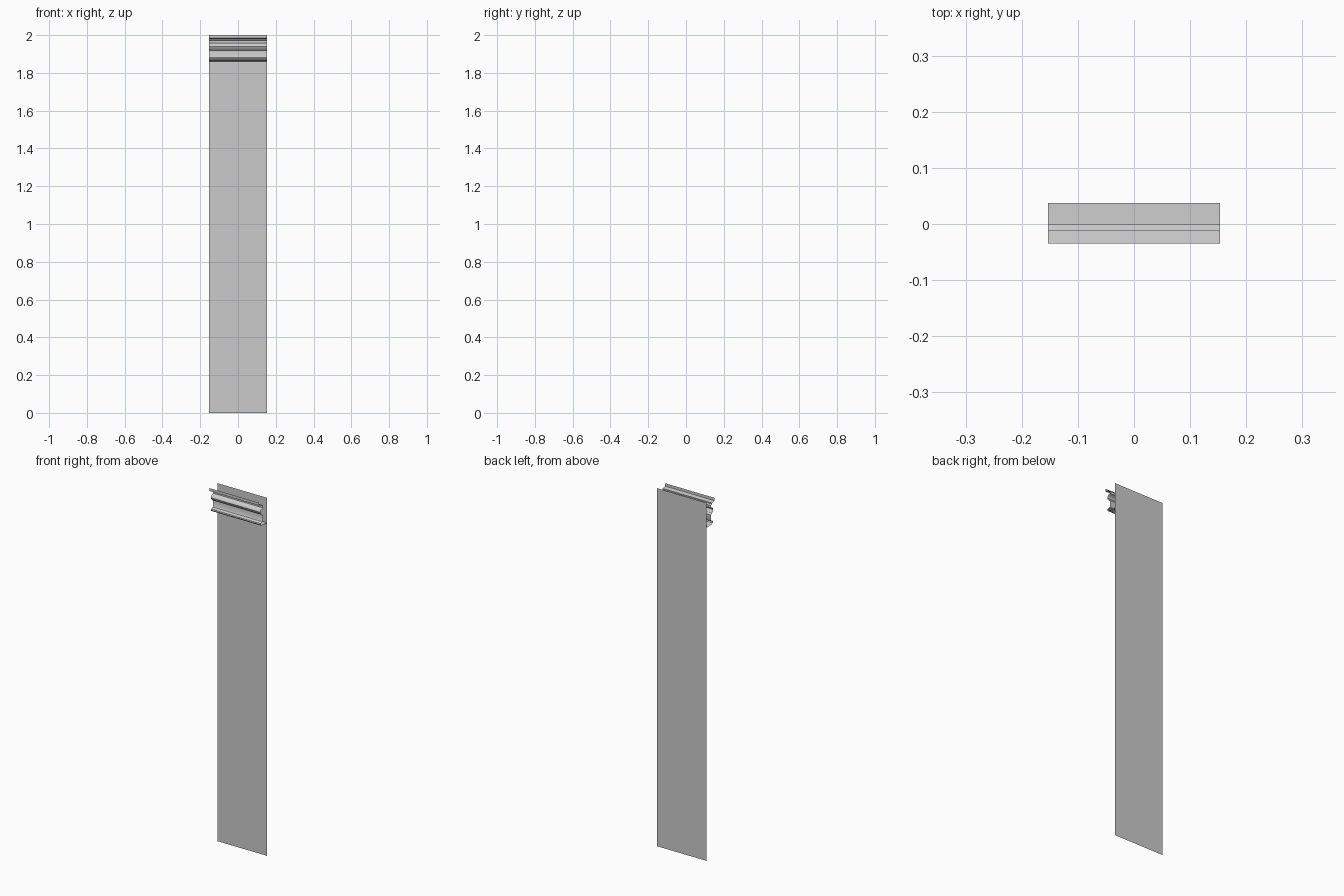
import bpy, bmesh

if "Cube" in bpy.data.objects:
    bpy.data.objects.remove(bpy.data.objects["Cube"])

HALF = 0.153      # half width of the strip
WALL_Y = 0.037    # plane of the back panel


def extrude_profile(name, profile, smooth=False):
    """Sweep an open (y, z) profile along x into a thin sheet."""
    bm = bmesh.new()
    rows = [[bm.verts.new((x, y, z)) for x in (-HALF, HALF)] for y, z in profile]
    for a, b in zip(rows, rows[1:]):
        bm.faces.new((a[0], b[0], b[1], a[1]))
    mesh = bpy.data.meshes.new(name)
    bm.to_mesh(mesh)
    bm.free()
    obj = bpy.data.objects.new(name, mesh)
    bpy.context.collection.objects.link(obj)
    if smooth:
        bpy.context.view_layer.objects.active = obj
        obj.select_set(True)
        bpy.ops.object.shade_smooth_by_angle(angle=0.6)
        obj.select_set(False)
    return obj


# flat back panel
extrude_profile("wall_panel", [(WALL_Y, 2.0), (WALL_Y, 0.0)])

# open-topped cornice: lip, upper bead, cove, lower bead, return to wall
extrude_profile("cornice_moulding", [
    (-0.035, 2.000), (-0.035, 1.984),
    (-0.012, 1.980), (-0.012, 1.974), (0.000, 1.971),
    (0.000, 1.958), (-0.012, 1.955), (-0.020, 1.947), (-0.022, 1.941),
    (-0.020, 1.934), (-0.014, 1.928), (-0.012, 1.924), (0.000, 1.918),
    (0.000, 1.890), (-0.004, 1.882), (-0.012, 1.878),
    (-0.020, 1.877), (-0.022, 1.872), (-0.018, 1.866),
    (-0.010, 1.863), (0.000, 1.862), (WALL_Y, 1.861),
], smooth=True)
